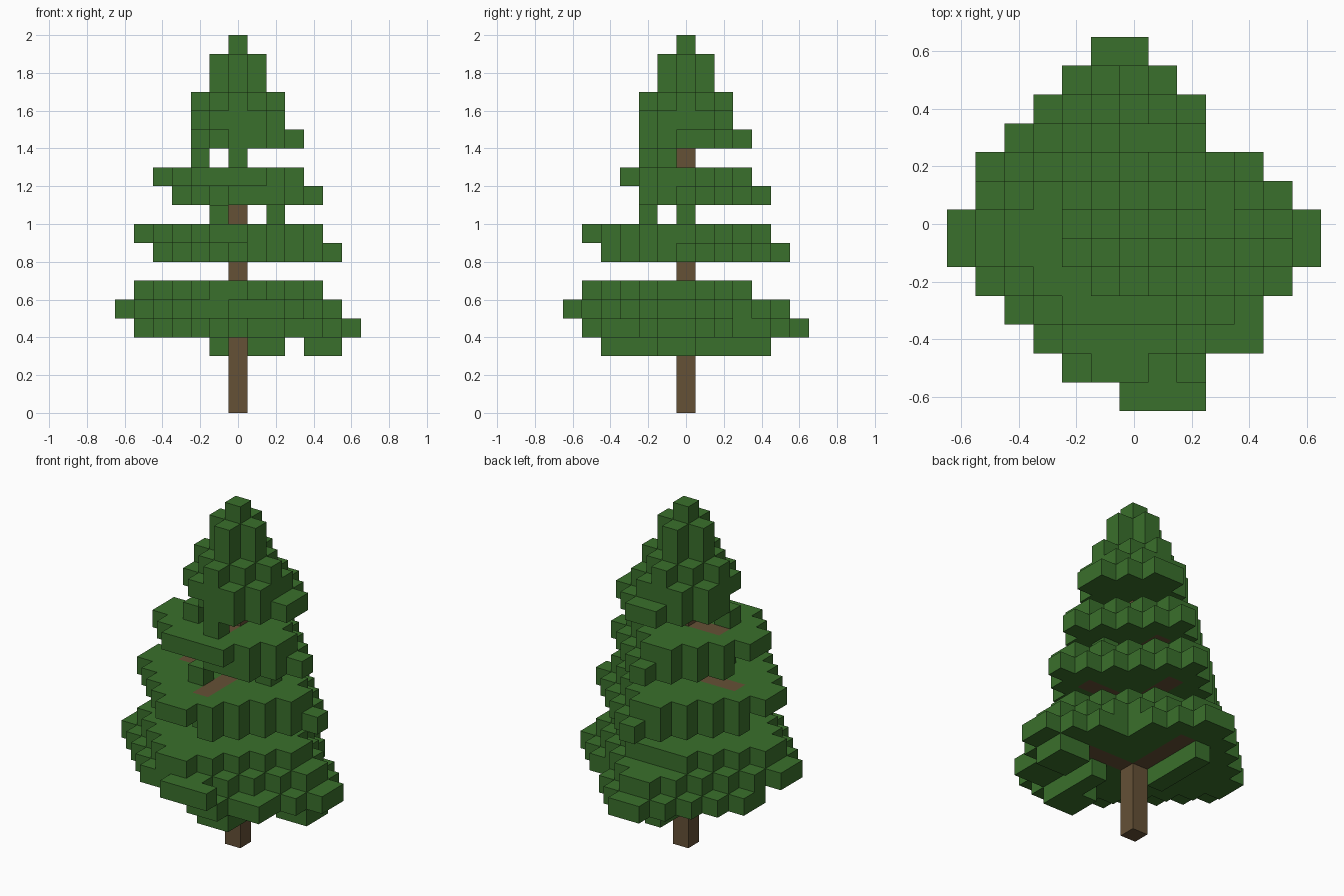
import bpy
import bmesh
from mathutils import Vector

CELL = 0.1

cube = bpy.data.objects.get("Cube")
if cube:
    bpy.data.objects.remove(cube, do_unlink=True)


def make_material(name, colour):
    mat = bpy.data.materials.new(name)
    mat.use_nodes = True
    mat.diffuse_color = colour
    mat.node_tree.nodes["Principled BSDF"].inputs["Base Color"].default_value = colour
    return mat


def box(x0, x1, y0, y1, z0, z1):
    """Block of grid cells, both ends included."""
    return {(x, y, z) for x in range(x0, x1 + 1)
            for y in range(y0, y1 + 1) for z in range(z0, z1 + 1)}


def bough(z, centre, reach, twist=0.0, low=-9, high=9):
    """Stepped diamond of needles, one cell thick."""
    return {(x, y, z) for x, y, z in box(low, high, low, high, z, z)
            if abs(x + twist * y - centre) + abs(y + twist * x - centre) <= reach}


def build(name, cells, solid, mat):
    """Skin the cells wherever no neighbouring cell hides the face."""
    bm = bmesh.new()
    axes = [Vector((1, 0, 0)), Vector((0, 1, 0)), Vector((0, 0, 1))]
    for cell in sorted(cells):
        middle = Vector(cell) + Vector((0, 0, 0.5))
        for i in range(len(axes)):
            for sign in (-1, 1):
                n = axes[i] * sign
                if tuple(int(c) for c in Vector(cell) + n) in solid:
                    continue
                a = axes[(i + 1) % 3] / 2
                b = axes[(i + 2) % 3] / 2 * sign
                corners = (-a - b, a - b, a + b, b - a)
                bm.faces.new([bm.verts.new((middle + n / 2 + c) * CELL) for c in corners])
    bmesh.ops.remove_doubles(bm, verts=bm.verts, dist=CELL / 100)
    mesh = bpy.data.meshes.new(name)
    bm.to_mesh(mesh)
    bm.free()
    mesh.materials.append(mat)
    bpy.context.collection.objects.link(bpy.data.objects.new(name, mesh))


green = make_material("needle green", (0.042, 0.162, 0.025, 1))
brown = make_material("bark brown", (0.130, 0.082, 0.037, 1))

# Trunk, with two low branches and two higher ones in each tier
wood = box(0, 0, 0, 0, 0, 14)
for z, length in ((4, 4), (8, 3), (11, 2)):
    wood |= box(0, length, 0, 0, z, z) | box(0, 0, 0, length, z, z)
    wood |= box(-length, 0, 0, 0, z + 1, z + 1) | box(0, 0, -length, 0, z + 1, z + 1)

TWIST = 0.15

# Bottom tier and the tufts hanging under it
bottom = bough(4, 0.5, 6, TWIST) | bough(5, -0.5, 6)
bottom |= {c for c in bough(6, -0.5, 5) if c[1] <= 3}
bottom |= box(1, 2, -6, -6, 5, 5) | box(4, 4, -4, -4, 4, 4)
bottom -= {(-1, -6, 5), (3, 3, 4)}
bottom |= box(4, 5, -1, 0, 3, 3) | box(1, 2, -4, -3, 3, 3)
bottom |= box(2, 2, -2, -1, 3, 3) | box(-1, -1, 1, 4, 3, 3)

# Middle tier with two loose tufts above it
middle = bough(8, 0.5, 5, TWIST) | bough(9, -0.5, 5)
middle |= {(2, 0, 10), (-1, -2, 10)}

# Upper tier with loose tufts above it
upper = {c for c in bough(11, 0.5, 4, TWIST) if c[1] >= -2}
upper |= {c for c in bough(12, -0.5, 4) if c[1] >= -3}
upper |= {(0, -2, 13), (-2, -1, 13)}

# Crown narrowing to the tip
crown = bough(14, 0.5, 3) | bough(15, 0, 3, low=-2, high=2) | bough(16, 0, 2)
crown |= bough(17, 0, 1) | bough(18, 0, 1) | bough(19, 0, 0)

tiers = {"bottom_needles": bottom, "middle_needles": middle,
         "upper_needles": upper, "crown_needles": crown}
solid = wood.union(*tiers.values())
build("trunk_and_branches", wood, solid, brown)
for name, cells in tiers.items():
    build(name, cells - wood, solid, green)
